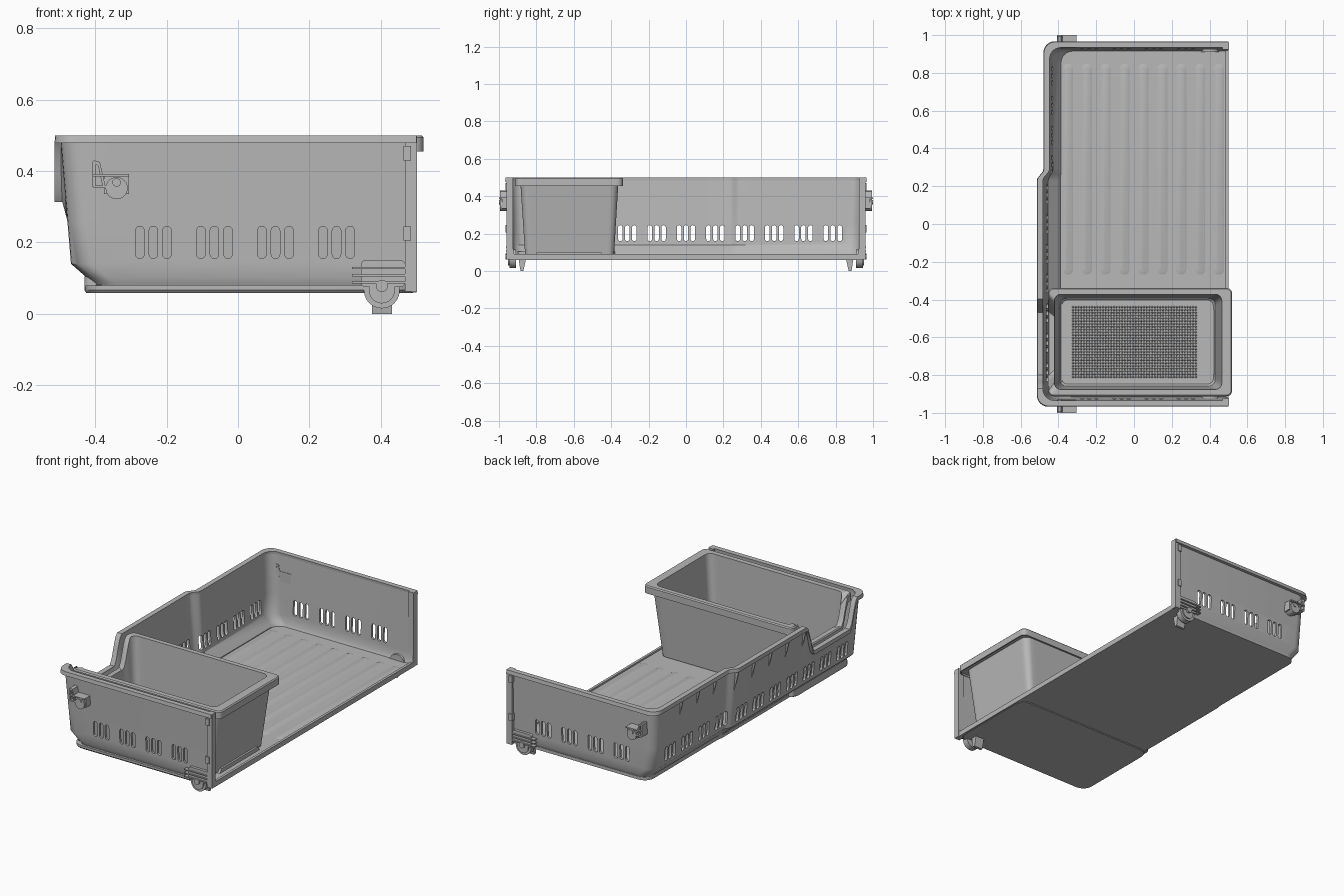
import bpy, bmesh, math
from mathutils import Vector

if "Cube" in bpy.data.objects:
    bpy.data.objects.remove(bpy.data.objects["Cube"])


def material(name, v):
    m = bpy.data.materials.new(name)
    m.diffuse_color = (v, v, v, 1)
    m.use_nodes = True
    m.node_tree.nodes["Principled BSDF"].inputs["Base Color"].default_value = m.diffuse_color
    return m


GREY = material("light grey plastic", 0.48)


def finish(name, bm, smooth=True):
    bmesh.ops.recalc_face_normals(bm, faces=bm.faces[:])
    me = bpy.data.meshes.new(name)
    bm.to_mesh(me)
    bm.free()
    ob = bpy.data.objects.new(name, me)
    bpy.context.collection.objects.link(ob)
    me.materials.append(GREY)
    if smooth:
        bpy.ops.object.select_all(action='DESELECT')
        ob.select_set(True)
        bpy.context.view_layer.objects.active = ob
        bpy.ops.object.shade_smooth_by_angle(angle=math.radians(35))
    return ob


def prism(bm, pts, axis, a, b):
    """Extrude a 2D outline along an axis from a to b."""
    def co(p, t):
        v = list(p)
        v.insert(axis, t)
        return v
    lo = [bm.verts.new(co(p, a)) for p in pts]
    hi = [bm.verts.new(co(p, b)) for p in pts]
    bm.faces.new(lo)
    bm.faces.new(hi)
    n = len(pts)
    for i in range(n):
        bm.faces.new((lo[i], lo[(i + 1) % n], hi[(i + 1) % n], hi[i]))


def rrect(x0, x1, y0, y1, r, seg=5, side=1):
    """Rounded rectangle outline; each side may be sampled finely."""
    corners = [(x1 - r, y0 + r, -90), (x1 - r, y1 - r, 0), (x0 + r, y1 - r, 90), (x0 + r, y0 + r, 180)]
    arcs = [[(cx + r * math.cos(math.radians(a + 90 * k / seg)), cy + r * math.sin(math.radians(a + 90 * k / seg)))
             for k in range(seg + 1)] for cx, cy, a in corners]
    out = []
    for i, arc in enumerate(arcs):
        out += arc
        p, q = Vector(arc[-1]), Vector(arcs[(i + 1) % 4][0])
        out += [tuple(p.lerp(q, k / side)) for k in range(1, side)]
    return out


def disc(cx, cy, r, n=24):
    return [(cx + r * math.cos(2 * math.pi * k / n), cy + r * math.sin(2 * math.pi * k / n)) for k in range(n)]


def box(x0, x1, y0, y1):
    return [(x0, y0), (x1, y0), (x1, y1), (x0, y1)]


def loft(bm, loops, ring=False, caps=()):
    """Skin matching loops; ring joins the last loop back to the first."""
    vs = [[bm.verts.new(p) for p in lp] for lp in loops]
    n, m = len(vs[0]), len(vs)
    for j in range(m if ring else m - 1):
        a, b = vs[j], vs[(j + 1) % m]
        for i in range(n - 1 if ring else n):
            k = (i + 1) % n
            bm.faces.new((a[i], a[k], b[k], b[i]))
    if ring:
        bm.faces.new([v[0] for v in vs])
        bm.faces.new([v[-1] for v in reversed(vs)])
    for c in caps:
        bm.faces.new(vs[c])


def interp(t, table):
    for (a, u), (b, v) in zip(table, table[1:]):
        if t <= b:
            return u + (v - u) * max(0, (t - a) / (b - a))
    return table[-1][1]


def smooth(t):
    t = min(1, max(0, t))
    return t * t * (3 - 2 * t)


def drop(y):
    """Depth of the hand dip in the long wall."""
    return 0.165 * smooth((-0.40 - y) / 0.07) * smooth((y + 0.87) / 0.07)


def wall_path(z, d):
    """U-shaped plan of the tub at height z, inset by d."""
    xa = interp(z, [(0.07, -0.40), (0.085, -0.405), (0.14, -0.468), (0.5, -0.498)]) + d
    step = interp(z, [(0.07, 0.0), (0.14, 0.025), (0.5, 0.035)])
    Y = interp(z, [(0.07, 0.925), (0.10, 0.937), (0.5, 0.95)]) - d
    r, xb = 0.06, xa + step
    pts = [(0.5, -Y)]
    for k in range(7):
        a = math.radians(270 - 15 * k)
        pts.append((xa + r + r * math.cos(a), -Y + r + r * math.sin(a)))
    ys = [-0.87 + 0.0175 * k for k in range(31)] + [-0.1, 0.1]
    pts += [(xa, y) for y in ys]
    pts += [(xa + step * smooth(k / 6), 0.23 + 0.06 * k / 6) for k in range(7)]
    for k in range(7):
        a = math.radians(180 - 15 * k)
        pts.append((xb + r + r * math.cos(a), Y - r + r * math.sin(a)))
    return pts + [(0.5, Y)]


def wall_loop(z, d, rim=False):
    out = []
    for x, y in wall_path(z, d):
        dz = drop(y) if x < -0.3 else 0
        out.append((x, y, z - (dz if rim else max(0, dz * (z - 0.26) / 0.24))))
    return out


# Tub walls
bm = bmesh.new()
zs = [0.07, 0.085, 0.10, 0.14, 0.26, 0.38, 0.495]
loft(bm, [wall_loop(z, 0) for z in zs] + [wall_loop(z, 0.014) for z in reversed(zs)], ring=True)
walls = finish("tub_walls", bm, False)

# Vent slots cut through the walls
bm = bmesh.new()
for g in range(4):
    for s in range(3):
        c = -0.275 + 0.171 * g + 0.038 * s
        prism(bm, rrect(c - 0.012, c + 0.012, 0.155, 0.245, 0.0115, 4), 1, -1.2, 1.2)
for g in range(11):
    for s in (-1, 0, 1):
        c = -0.785 + 0.157 * g + 0.037 * s
        prism(bm, rrect(c - 0.012, c + 0.012, 0.16, 0.245, 0.0115, 4), 0, -0.6, -0.35)
cutter = finish("slot_cutter", bm, False)
cutter.hide_render = True
mod = walls.modifiers.new("slots", 'BOOLEAN')
mod.object, mod.operation, mod.solver = cutter, 'DIFFERENCE', 'EXACT'
bpy.context.view_layer.objects.active = walls
bpy.ops.object.modifier_apply(modifier=mod.name)
bpy.data.objects.remove(cutter)
bpy.ops.object.select_all(action='DESELECT')
walls.select_set(True)
bpy.ops.object.shade_smooth_by_angle(angle=math.radians(35))

# Rim lip following the wall tops and the hand dip
bm = bmesh.new()
loft(bm, [wall_loop(0.478, -0.018, True), wall_loop(0.5, -0.014, True),
          wall_loop(0.5, 0.016, True), wall_loop(0.478, 0.013, True)], ring=True)
finish("tub_rim", bm)

# Gussets under the rim on the long side
bm = bmesh.new()
for k in range(8):
    y = -0.39 + 0.157 * k
    x = -0.495 + (0.035 if y > 0.25 else 0)
    prism(bm, [(x - 0.018, 0.48), (x + 0.012, 0.48), (x + 0.016, 0.34)], 1, y - 0.004, y + 0.004)
finish("rim_gussets", bm, False)

# Floor, raised floor ribs, edge lip and lower front pan
bm = bmesh.new()
prism(bm, wall_path(0.085, 0.0), 2, 0.062, 0.08)
finish("tub_floor", bm)
bm = bmesh.new()
for k in range(9):
    x = -0.35 + 0.1 * k
    lo, hi = rrect(x - 0.028, x + 0.028, -0.27, 0.85, 0.027), rrect(x - 0.016, x + 0.016, -0.25, 0.83, 0.015)
    loft(bm, [[(*p, 0.0795) for p in lo], [(*p, 0.0845) for p in hi]], caps=(0, 1))
finish("floor_ribs", bm)
bm = bmesh.new()
prism(bm, box(0.485, 0.5, 0.06, 0.09), 1, -0.94, 0.94)
finish("floor_edge_lip", bm, False)
bm = bmesh.new()
a, b = rrect(-0.425, 0.49, -0.935, -0.385, 0.06), rrect(-0.43, 0.497, -0.942, -0.378, 0.065)
loft(bm, [[(*p, 0.058) for p in a], [(*p, 0.066) for p in b], [(*p, 0.079) for p in b]], caps=(0, 2))
prism(bm, rrect(-0.43, -0.38, -0.9, -0.38, 0.02), 2, 0.07, 0.105)
finish("lower_pan", bm)


# Small storage bin with the same hand dip
def bin_loop(x0, x1, y0, y1, z, r, dip=1):
    return [(x, y, z - (dip * drop(y) if x < -0.3 and abs(y + 0.63) < 0.25 else 0))
            for x, y in rrect(x0, x1, y0, y1, r, 5, 32)]


bm = bmesh.new()
loft(bm, [bin_loop(-0.40, 0.435, -0.86, -0.385, 0.085, 0.03, 0),
          bin_loop(-0.43, 0.485, -0.885, -0.362, 0.465, 0.04),
          bin_loop(-0.45, 0.513, -0.908, -0.342, 0.465, 0.03),
          bin_loop(-0.45, 0.513, -0.908, -0.342, 0.455, 0.03),
          bin_loop(-0.455, 0.52, -0.912, -0.338, 0.455, 0.03),
          bin_loop(-0.455, 0.52, -0.912, -0.338, 0.494, 0.03),
          bin_loop(-0.45, 0.514, -0.906, -0.344, 0.5, 0.026),
          bin_loop(-0.422, 0.465, -0.876, -0.372, 0.5, 0.035),
          bin_loop(-0.392, 0.43, -0.858, -0.393, 0.11, 0.035, 0),
          bin_loop(-0.382, 0.42, -0.848, -0.403, 0.1, 0.03, 0)], caps=(0, 9))
finish("storage_bin", bm)

# Bin foot ledge on the open side
bm = bmesh.new()
prism(bm, [(-0.81, 0.08), (-0.44, 0.08), (-0.455, 0.103), (-0.795, 0.103)], 0, 0.42, 0.449)
finish("bin_foot_ledge", bm, False)

# Textured mat on the bin floor
bm = bmesh.new()
prism(bm, rrect(-0.34, 0.345, -0.825, -0.425, 0.012), 2, 0.099, 0.106)
nx, ny = 46, 26
for i in range(nx):
    for j in range(ny):
        x, y, s = -0.323 + 0.65 * i / (nx - 1), -0.81 + 0.37 * j / (ny - 1), 0.0068
        q = [bm.verts.new((x + u * s, y + v * s, 0.1058)) for u, v in ((1, 0), (0, 1), (-1, 0), (0, -1))]
        top = bm.verts.new((x, y, 0.1115))
        for k in range(4):
            bm.faces.new((q[k], q[(k + 1) % 4], top))
finish("bin_mat", bm, False)

# Fittings repeated on both end walls
for s, side in ((-1, "front"), (1, "back")):
    # End flange with clips at the open side
    bm = bmesh.new()
    prism(bm, box(0.468, 0.502, 0.062, 0.5), 1, s * 0.925, s * 0.96)
    for z in (0.45, 0.225):
        prism(bm, box(0.463, 0.485, z - 0.02, z + 0.02), 1, s * 0.94, s * 0.966)
    finish(side + "_end_flange", bm, False)
    # Lower roller: block, ribs, wheel, hub and tapered foot
    bm = bmesh.new()
    prism(bm, rrect(0.345, 0.468, 0.075, 0.15, 0.012), 1, s * 0.93, s * 0.955)
    for z in (0.088, 0.108, 0.128):
        prism(bm, box(0.32, 0.468, z - 0.003, z + 0.003), 1, s * 0.935, s * 0.962)
    prism(bm, disc(0.403, 0.065, 0.05), 1, s * 0.91, s * 0.945)
    prism(bm, disc(0.403, 0.065, 0.036), 1, s * 0.94, s * 0.952)
    prism(bm, disc(0.403, 0.078, 0.017, 16), 1, s * 0.95, s * 0.964)
    prism(bm, [(s * 0.895, 0.066), (s * 0.855, 0.066), (s * 0.87, 0), (s * 0.885, 0)], 0, 0.375, 0.432)
    finish(side + "_lower_roller", bm)
    # Upper guide: bracket, roller and hooked spring loop
    bm = bmesh.new()
    prism(bm, box(-0.375, -0.305, 0.335, 0.388), 1, s * 0.93, s * 0.985)
    prism(bm, disc(-0.34, 0.352, 0.031), 1, s * 0.945, s * 0.995)
    prism(bm, disc(-0.34, 0.368, 0.012, 16), 1, s * 0.98, s * 1.0)
    prism(bm, box(-0.408, -0.305, 0.385, 0.392), 1, s * 0.93, s * 1.0)
    prism(bm, [(-0.408, 0.355), (-0.400, 0.355), (-0.398, 0.42), (-0.403, 0.43), (-0.408, 0.425)],
          1, s * 0.93, s * 0.995)
    prism(bm, [(-0.392, 0.415), (-0.380, 0.36), (-0.372, 0.36), (-0.387, 0.425), (-0.403, 0.43), (-0.4, 0.42)],
          1, s * 0.93, s * 0.995)
    prism(bm, box(-0.405, -0.37, 0.352, 0.36), 1, s * 0.93, s * 0.995)
    finish(side + "_upper_guide", bm)
